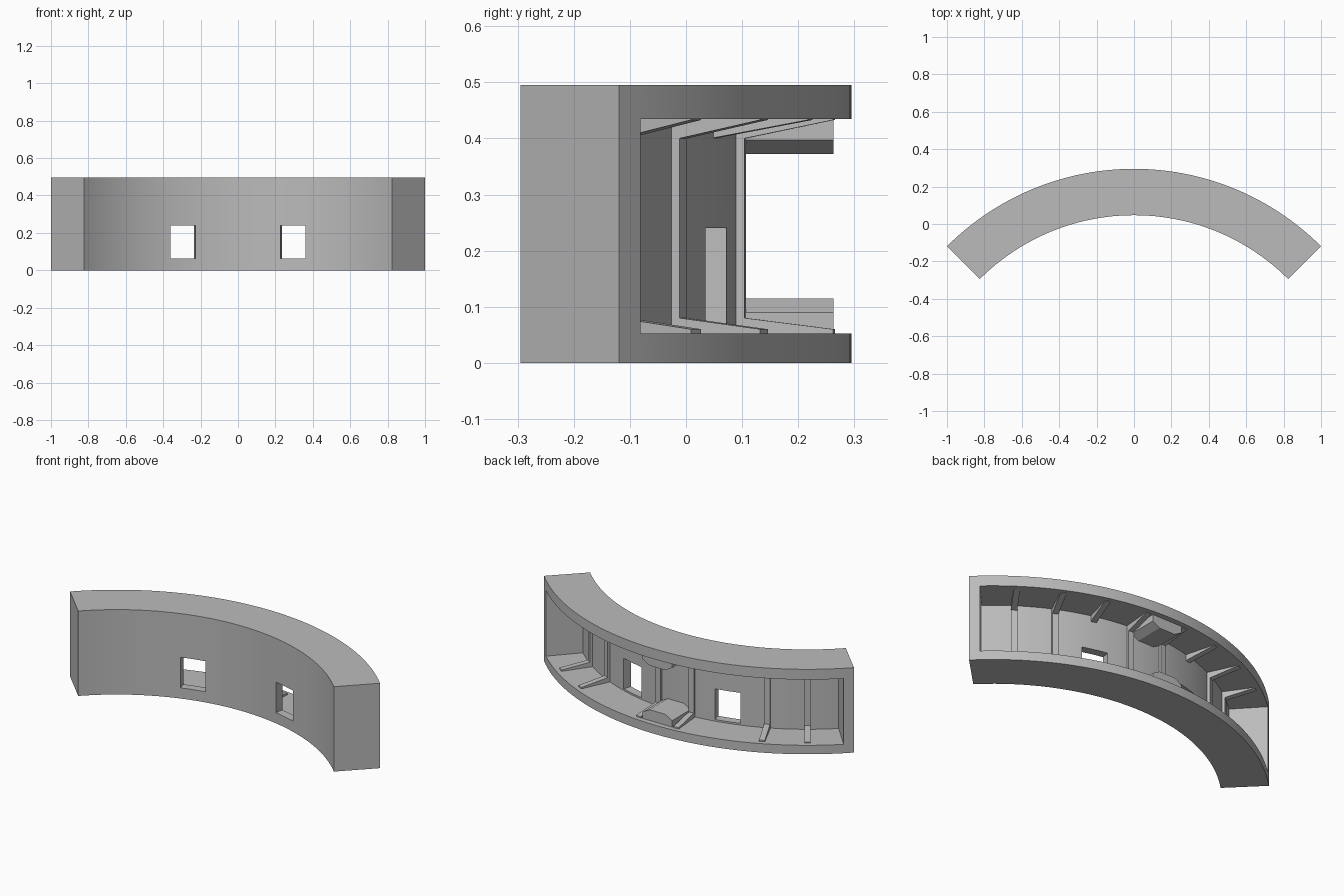
import bpy, bmesh
from math import radians, sin, cos
from mathutils import Matrix

if "Cube" in bpy.data.objects:
    bpy.data.objects.remove(bpy.data.objects["Cube"], do_unlink=True)

R_OUT, R_IN, R_WALL, R_TIP = 1.414, 1.166, 1.214, 1.388
HEIGHT, FLOOR, CEILING = 0.495, 0.052, 0.435
CENTRE_Y = 0.295 - R_OUT

grey = bpy.data.materials.new("plain grey")
grey.use_nodes = True
grey.diffuse_color = (0.5, 0.5, 0.5, 1)
grey.node_tree.nodes["Principled BSDF"].inputs["Base Color"].default_value = (0.5, 0.5, 0.5, 1)


def add_object(name, bm):
    bmesh.ops.recalc_face_normals(bm, faces=bm.faces)
    mesh = bpy.data.meshes.new(name)
    bm.to_mesh(mesh)
    bm.free()
    mesh.materials.append(grey)
    obj = bpy.data.objects.new(name, mesh)
    bpy.context.collection.objects.link(obj)
    return obj


def extrude_outline(name, points, offset, matrix=None):
    """Solid made by extruding a flat outline along an offset."""
    bm = bmesh.new()
    face = bm.faces.new([bm.verts.new(p) for p in points])
    new = bmesh.ops.extrude_face_region(bm, geom=[face])["geom"]
    moved = [v for v in new if isinstance(v, bmesh.types.BMVert)]
    bmesh.ops.translate(bm, verts=moved, vec=offset)
    if matrix:
        bm.transform(matrix)
    return add_object(name, bm)


def arc_block(name, a0, a1, r0, r1, z0, z1, steps):
    """Ring segment; angles are in degrees from the +y axis."""
    angles = [radians(a0 + (a1 - a0) * i / steps) for i in range(steps + 1)]
    outline = [(r0 * sin(a), r0 * cos(a) + CENTRE_Y, z0) for a in angles]
    outline += [(r1 * sin(a), r1 * cos(a) + CENTRE_Y, z0) for a in reversed(angles)]
    return extrude_outline(name, outline, (0, 0, z1 - z0))


def cut(obj, cutter):
    mod = obj.modifiers.new("cut", 'BOOLEAN')
    mod.operation = 'DIFFERENCE'
    mod.solver = 'EXACT'
    mod.object = cutter
    bpy.context.view_layer.objects.active = obj
    bpy.ops.object.modifier_apply(modifier=mod.name)
    bpy.data.objects.remove(cutter, do_unlink=True)


# Curved shell, hollow and open at the back, with two windows
shell = arc_block("curved_shell", -45, 45, R_IN, R_OUT, 0, HEIGHT, 48)
cut(shell, arc_block("cavity_cutter", -42.77, 42.77, R_WALL, 1.5, FLOOR, CEILING, 48))
for side in (-1, 1):
    cut(shell, arc_block("window_cutter", side * 11.2, side * 18.1, 1.1, 1.26, 0.062, 0.24, 1))

# Radial ribs: full brackets, and ceiling-only wedges above the windows
WIDTH, BURY = 0.032, 0.006
ceiling_part = [(R_TIP, CEILING - 0.002), (R_TIP, CEILING + BURY), (R_WALL - BURY, CEILING + BURY)]
bracket = ceiling_part + [(R_WALL - BURY, FLOOR - BURY), (R_TIP, FLOOR - BURY), (R_TIP, 0.06),
                          (1.229, 0.08), (1.229, 0.4)]
wedge = ceiling_part + [(R_WALL - BURY, 0.4)]
for side, label in ((-1, "right"), (1, "left")):
    for angle in (5, 15, 25, 35):
        profile, kind = (wedge, "ceiling_rib") if angle == 15 else (bracket, "bracket_rib")
        place = Matrix.Translation((0, CENTRE_Y, 0)) @ Matrix.Rotation(radians(-side * angle), 4, 'Z')
        extrude_outline(f"{kind}_{label}_{angle}", [(-WIDTH / 2, r, z) for r, z in profile],
                        (WIDTH, 0, 0), place)

# Chamfered pads on the floor and ceiling at the middle
for name, base, step in (("floor_pad", FLOOR, 1), ("ceiling_pad", CEILING, -1)):
    profile = [(-0.095, -BURY), (0.095, -BURY), (0.095, 0.038), (0.05, 0.063),
               (-0.05, 0.063), (-0.095, 0.038)]
    extrude_outline(name, [(x, 0.085, base + step * h) for x, h in profile], (0, 0.178, 0))

# Smooth the curved walls while keeping the edges sharp
bpy.ops.object.select_all(action='DESELECT')
shell.select_set(True)
bpy.context.view_layer.objects.active = shell
bpy.ops.object.shade_smooth_by_angle(angle=radians(20))
